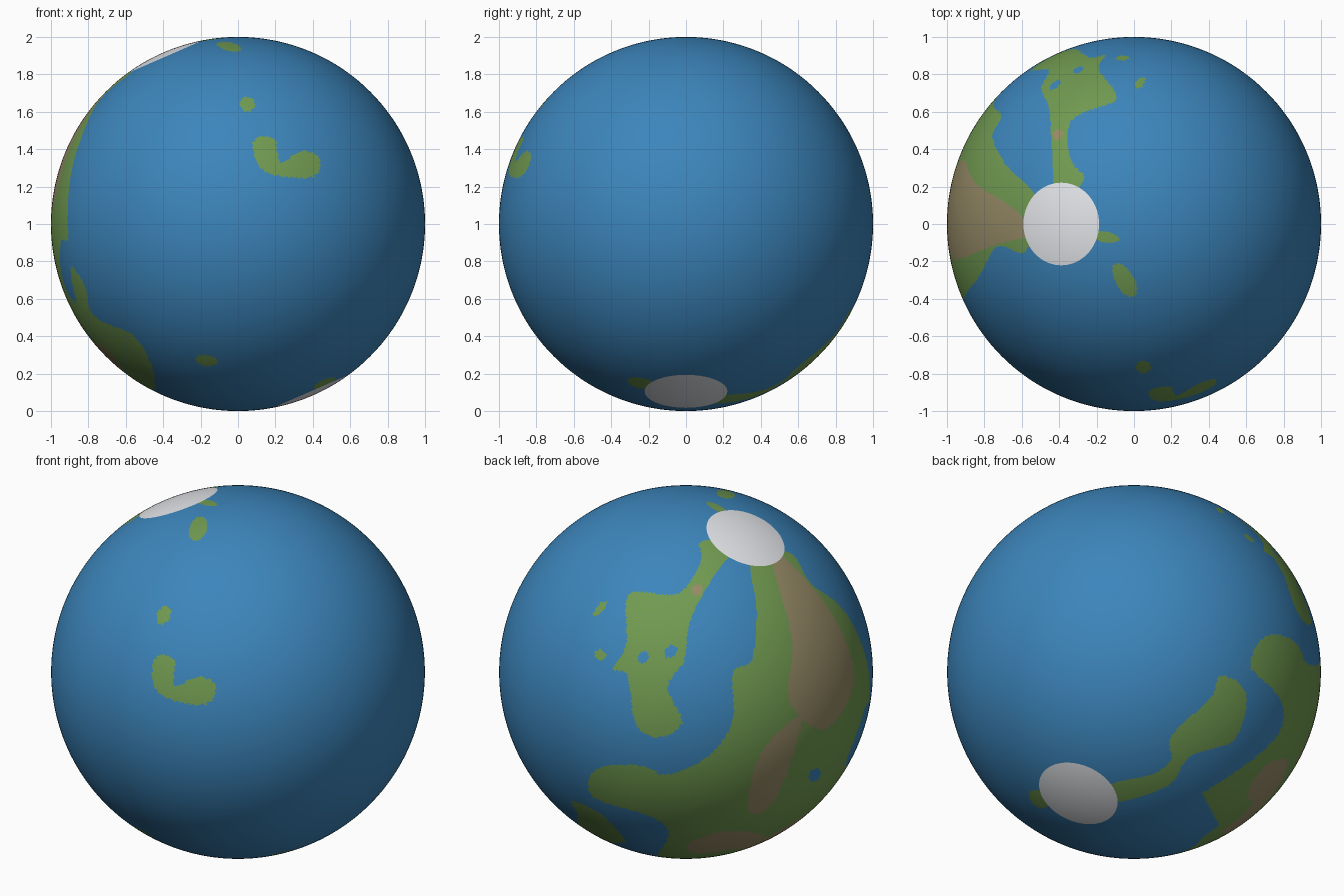
import bpy, bmesh, math
from mathutils import Matrix, Vector

if "Cube" in bpy.data.objects:
    bpy.data.objects.remove(bpy.data.objects["Cube"])


def material(name, rgb):
    m = bpy.data.materials.new(name)
    m.diffuse_color = (*rgb, 1)
    m.use_nodes = True
    m.node_tree.nodes["Principled BSDF"].inputs["Base Color"].default_value = m.diffuse_color
    return m


def view(az, el):
    """Right, up and toward vectors of a flat projection."""
    a, e = math.radians(az), math.radians(el)
    h = Vector((math.sin(a), -math.cos(a), 0))
    return (Vector((math.cos(a), math.sin(a), 0)),
            Vector((0, 0, math.cos(e))) - h * math.sin(e),
            h * math.cos(e) + Vector((0, 0, math.sin(e))))


# Projections in which the coasts are drawn, in hundredths of the radius
VIEWS = {"front": view(0, 0), "top": view(0, 90), "left": view(-90, 0),
         "back": view(215, 25), "below": view(140, -30)}
land, highland, lakes = [], [], []


def add(group, key, pts):
    us, vs = zip(*pts)
    group.append((key, pts, min(us), max(us), min(vs), max(vs)))


def coast(group, key, *pts):
    """Closed smooth curve through a few points."""
    out, n = [], len(pts)
    for i in range(n):
        a, b, c, d = (Vector(pts[(i + k) % n]) for k in (-1, 0, 1, 2))
        for s in range(4):
            t = s / 4
            p = b + ((c - a) * t + (2 * a - 5 * b + 4 * c - d) * t**2
                     + (3 * b - a - 3 * c + d) * t**3) / 2
            out.append(tuple(p))
    add(group, key, out)


def spot(group, key, u, v, ru, rv=None, turn=0):
    """Round or oval patch."""
    rot = Matrix.Rotation(math.radians(turn), 2)
    angles = [i * math.tau / 16 for i in range(16)]
    add(group, key, [tuple(Vector((u, v)) + rot @ Vector((ru * math.cos(a), (rv or ru) * math.sin(a))))
                     for a in angles])


# Northern continent with two lakes
coast(land, "back", (8, 70), (8, 59), (-4, 42), (-25, 43), (-32, 39), (-32, 15), (-39, 2), (-31, -2),
      (-27, -28), (-15, -35), (-2, -27), (-10, -8), (-1, 6), (2, 27), (14, 50), (26, 68))
spot(lakes, "back", -23, 8, 3)
spot(lakes, "back", -8, 11, 4, 3, 50)
spot(highland, "back", 6, 44, 3)

# Great continent: west, east and south coasts
coast(land, "back", (35, 60), (38, 32), (35, 6), (25, 0), (25, -26), (12, -45), (-10, -55), (-25, -50),
      (-48, -52), (-50, -67), (-20, -77), (-9, -86), (-14, -105), (40, -100), (50, -75), (70, -10), (55, 58))
coast(land, "left", (15, 80), (12, 67), (30, 45), (42, -4), (30, -10), (18, -32), (28, -42), (39, -23),
      (47, -34), (40, -49), (58, -60), (40, -80), (5, -89), (-45, -80), (-48, -55), (-30, 40), (-10, 83))
coast(land, "below", (80, -34), (62, -51), (40, -63), (60, -66), (57, -74), (33, -93), (60, -95),
      (95, -60), (95, -34))
spot(lakes, "back", 69, -55, 4, 3, 50)

# Highlands of the great continent
coast(highland, "back", (46, 60), (57, 17), (55, -15), (74, -31), (90, -5), (80, 28), (56, 58))
coast(highland, "back", (62, -24), (41, -42), (33, -69), (38, -76), (50, -64))
spot(highland, "back", 26, -90, 18, 5)
spot(highland, "below", 71, -58, 14, 6, 50)
spot(highland, "left", 3, -72, 22, 8, 10)

# Southern continent
coast(land, "below", (-12, -60), (9, -55), (20, -47), (20, -34), (41, -14), (46, -2), (60, -11),
      (54, -36), (30, -45), (18, -61), (-12, -70))

# Islands
coast(land, "front", (8, 44), (19, 46), (23, 33), (33, 39), (43, 36), (40, 25), (14, 28))
spot(land, "front", 5, 64, 4)
spot(land, "front", -17, -73, 6, 3, -10)
spot(land, "top", -5, -30, 10, 5, -60)
spot(land, "top", -15, -7, 7, 3, -10)
spot(land, "below", -51, -68, 6, 4, -40)
spot(land, "back", -46, 34, 5, 2, 50)
spot(land, "back", -46, 9, 3)


def inside(shapes, flat):
    for key, pts, u0, u1, v0, v1 in shapes:
        u, v, w = flat[key]
        if w < 0 or not (u0 < u < u1 and v0 < v < v1):
            continue
        hit = False
        ax, ay = pts[-1]
        for bx, by in pts:
            if (ay > v) != (by > v) and u < ax + (v - ay) * (bx - ax) / (by - ay):
                hit = not hit
            ax, ay = bx, by
        if hit:
            return True
    return False


# Globe, its poles tilted to the left
spin = Matrix.Rotation(math.radians(-23.5), 4, 'Y')
axis = spin @ Vector((0, 0, 1))
cap = math.cos(math.radians(12.6))
bm = bmesh.new()
bmesh.ops.create_uvsphere(bm, u_segments=480, v_segments=240, radius=1, matrix=spin)

# Colour each face: ocean, land, highland or polar ice
for f in bm.faces:
    f.smooth = True
    p = f.calc_center_median().normalized()
    if abs(p.dot(axis)) > cap:
        f.material_index = 3
        continue
    flat = {k: (100 * p.dot(r), 100 * p.dot(u), p.dot(d)) for k, (r, u, d) in VIEWS.items()}
    if inside(land, flat) and not inside(lakes, flat):
        f.material_index = 2 if inside(highland, flat) else 1

bmesh.ops.translate(bm, verts=bm.verts, vec=(0, 0, 1))
mesh = bpy.data.meshes.new("globe")
bm.to_mesh(mesh)
bm.free()
for m in (material("ocean_blue", (0.045, 0.235, 0.50)),
          material("land_green", (0.165, 0.325, 0.082)),
          material("highland_tan", (0.31, 0.26, 0.135)),
          material("ice_white", (0.80, 0.82, 0.85))):
    mesh.materials.append(m)
globe = bpy.data.objects.new("globe", mesh)
bpy.context.collection.objects.link(globe)
